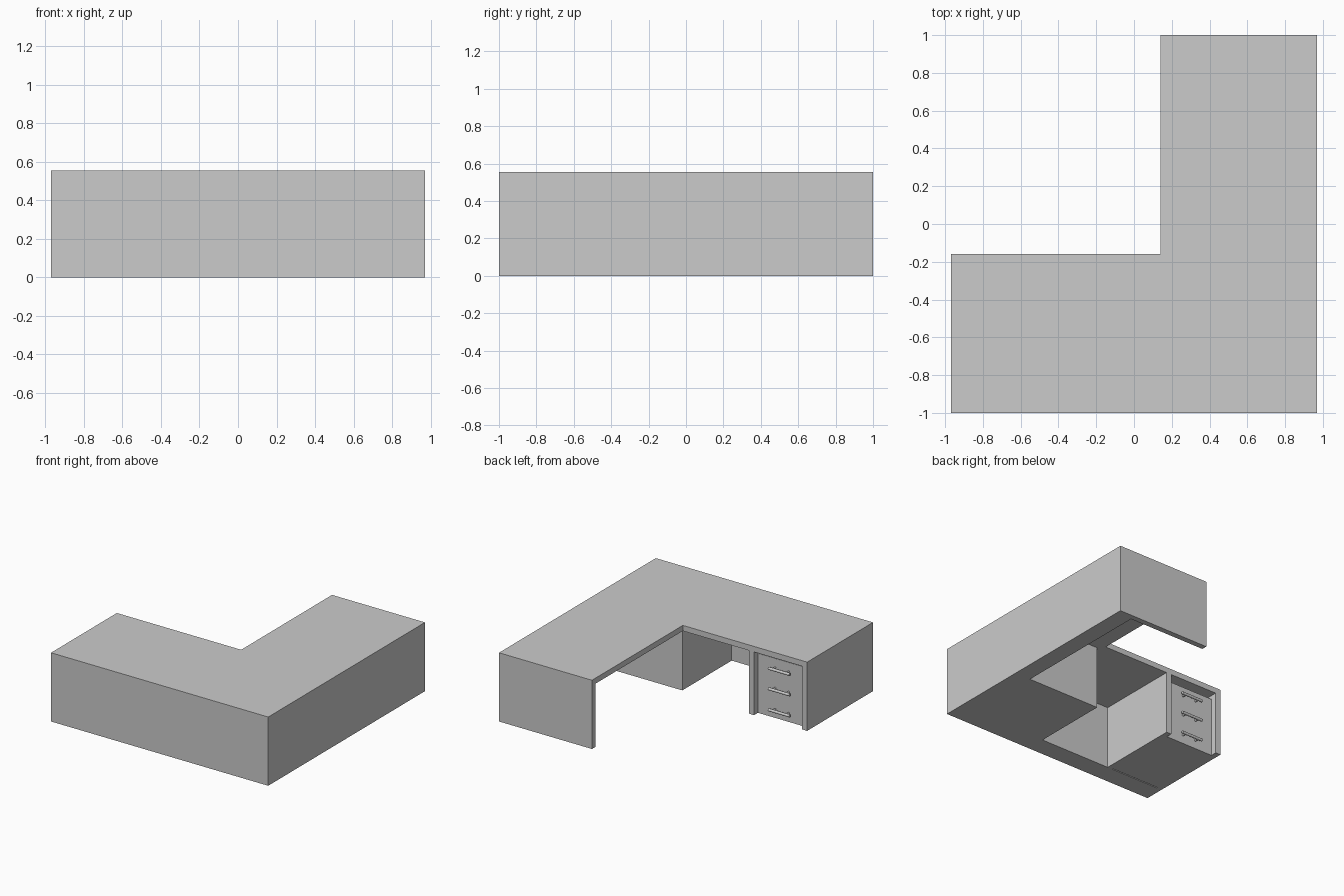
import bpy
import bmesh
from mathutils import Matrix, Vector

cube = bpy.data.objects.get("Cube")
if cube:
    bpy.data.objects.remove(cube)

grey = bpy.data.materials.new("plain grey")
grey.use_nodes = True
grey.diffuse_color = (0.6, 0.6, 0.6, 1)
grey.node_tree.nodes["Principled BSDF"].inputs["Base Color"].default_value = (0.6, 0.6, 0.6, 1)

# Overall outline of the L-shaped desk
X, Y, TOP = 0.97, 1.0, 0.555
UNDER = 0.51             # underside of the desk top
NOTCH_X, NOTCH_Y = 0.14, -0.16
BOARD = 0.045            # thickness of end boards
WALL_X, WALL_Y = 0.83, -0.84   # inner faces of the thick outer walls
CAB_X, CAB_Y = 0.18, -0.21     # inner faces of the corner cabinet
PED_X = -0.45            # inner side of the drawer pedestal


def finish(name, bm):
    bmesh.ops.recalc_face_normals(bm, faces=bm.faces)
    mesh = bpy.data.meshes.new(name)
    bm.to_mesh(mesh)
    bm.free()
    mesh.materials.append(grey)
    obj = bpy.data.objects.new(name, mesh)
    bpy.context.collection.objects.link(obj)
    return obj


def prism(name, outline, z0, z1):
    """Extrude a flat outline from z0 up to z1."""
    bm = bmesh.new()
    face = bm.faces.new([bm.verts.new((x, y, z0)) for x, y in outline])
    up = bmesh.ops.extrude_face_region(bm, geom=[face])["geom"]
    verts = [v for v in up if isinstance(v, bmesh.types.BMVert)]
    bmesh.ops.translate(bm, verts=verts, vec=(0, 0, z1 - z0))
    return finish(name, bm)


def board(name, x0, x1, y0, y1, z0=0, z1=UNDER):
    return prism(name, [(x0, y0), (x1, y0), (x1, y1), (x0, y1)], z0, z1)


def add_rod(bm, start, end, radius):
    """Add a capped cylinder between two points."""
    a, b = Vector(start), Vector(end)
    turn = (b - a).to_track_quat("Z", "Y").to_matrix().to_4x4()
    bmesh.ops.create_cone(bm, cap_ends=True, segments=16, radius1=radius, radius2=radius,
                          depth=(b - a).length,
                          matrix=Matrix.Translation((a + b) / 2) @ turn)


# Desk top
prism("desk_top", [(-X, -Y), (X, -Y), (X, Y), (NOTCH_X, Y),
                   (NOTCH_X, NOTCH_Y), (-X, NOTCH_Y)], UNDER, TOP)

# Thick outer walls with the corner cabinet, in one L-shaped body
prism("outer_walls", [(-X, -Y), (X, -Y), (X, Y - BOARD), (WALL_X, Y - BOARD),
                      (WALL_X, CAB_Y), (CAB_X, CAB_Y), (CAB_X, WALL_Y), (-X, WALL_Y)], 0, UNDER)

# Board closing the long arm
board("end_board", NOTCH_X, X, Y - BOARD, Y)

# Drawer pedestal: two side boards and the recessed drawer block
board("pedestal_outer_side", -X, -X + BOARD, WALL_Y, NOTCH_Y)
board("pedestal_inner_side", PED_X - BOARD, PED_X, WALL_Y, NOTCH_Y)
left, right = -X + BOARD, PED_X - BOARD
board("drawer_block", left, right, WALL_Y + 0.008, CAB_Y, 0, 0.48)

# Drawer handles: a round bar on two posts
mid = (left + right) / 2
bar_y = CAB_Y + 0.035
for i, z in enumerate((0.07, 0.24, 0.405)):
    bm = bmesh.new()
    add_rod(bm, (mid - 0.095, bar_y, z), (mid + 0.095, bar_y, z), 0.011)
    for side in (-1, 1):
        px = mid + side * 0.06
        add_rod(bm, (px, CAB_Y - 0.004, z), (px, bar_y, z), 0.008)
    handle = finish(f"drawer_handle_{i + 1}", bm)
    bpy.ops.object.select_all(action="DESELECT")
    handle.select_set(True)
    bpy.context.view_layer.objects.active = handle
    bpy.ops.object.shade_smooth_by_angle()
